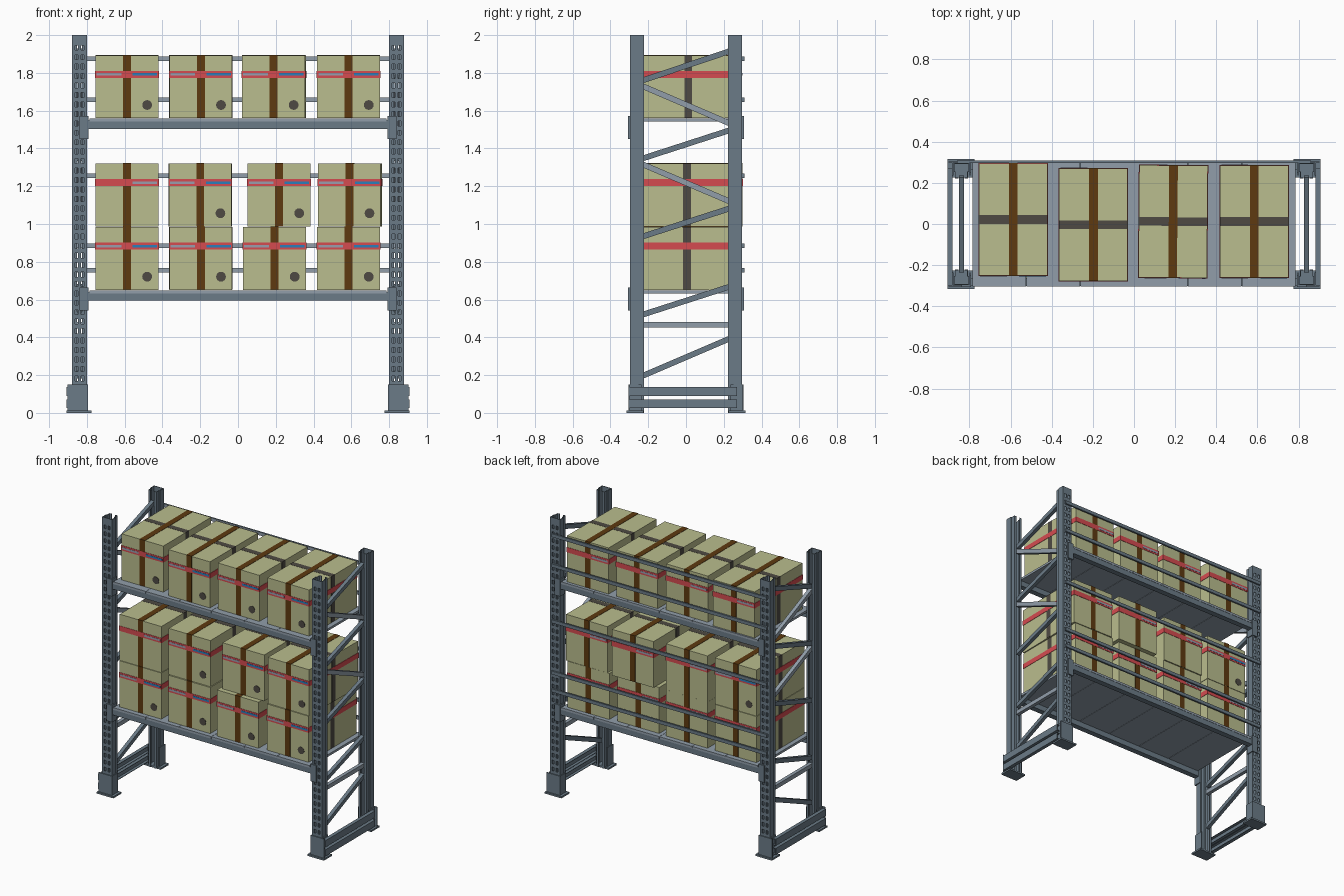
import bpy, bmesh, math
from mathutils import Matrix, Vector

if "Cube" in bpy.data.objects:
    bpy.data.objects.remove(bpy.data.objects["Cube"])


def material(name, hexcode):
    rgb = [int(hexcode[i:i + 2], 16) / 255 for i in (0, 2, 4)]
    lin = [c / 12.92 if c < 0.04045 else ((c + 0.055) / 1.055) ** 2.4 for c in rgb]
    m = bpy.data.materials.new(name)
    m.diffuse_color = (*lin, 1)
    m.use_nodes = True
    m.node_tree.nodes["Principled BSDF"].inputs["Base Color"].default_value = m.diffuse_color
    return m


STEEL = material("blue_grey_steel", "6B7B87")
LIGHT = material("light_steel", "919EAA")
CARD = material("cardboard", "BABD8E")
BROWN = material("brown_tape", "5E3A10")
DARK = material("dark_grey_tape", "4E4A43")
RED = material("red_band", "D54B50")
BLUE = material("blue_stripe", "2A7FBC")
GREY = material("grey_stripe", "9A9DAE")


def finish(name, bm, mats):
    me = bpy.data.meshes.new(name)
    bmesh.ops.recalc_face_normals(bm, faces=bm.faces)
    bm.to_mesh(me)
    bm.free()
    for m in mats:
        me.materials.append(m)
    ob = bpy.data.objects.new(name, me)
    bpy.context.collection.objects.link(ob)
    return ob


def add_box(bm, b, mi=0):
    """Box from (x0, x1, y0, y1, z0, z1), in any order."""
    c = Vector([(b[i] + b[i + 1]) / 2 for i in (0, 2, 4)])
    s = [abs(b[i + 1] - b[i]) for i in (0, 2, 4)]
    vs = bmesh.ops.create_cube(bm, size=1, matrix=Matrix.Translation(c) @ Matrix.Diagonal((*s, 1)))["verts"]
    for f in {f for v in vs for f in v.link_faces}:
        f.material_index = mi


def boxes(name, items, mat):
    bm = bmesh.new()
    for b in items:
        add_box(bm, b)
    return finish(name, bm, [mat])


def perforated_web(name, cx, y, sy):
    """Post face: sheet of cells with two columns of holes left out."""
    xs = [-0.039, -0.025, -0.008, 0.008, 0.025, 0.039]
    zs = [0.0, 0.17]
    while zs[-1] + 0.05 < 2.0:
        zs += [zs[-1] + 0.026, zs[-1] + 0.05]
    zs.append(2.0)
    bm = bmesh.new()
    grid = [[bm.verts.new((cx + x, y, z)) for x in xs] for z in zs]
    for r in range(len(zs) - 1):
        for c in range(5):
            if not (r % 2 == 1 and r < len(zs) - 2 and c in (1, 3)):
                bm.faces.new((grid[r][c], grid[r][c + 1], grid[r + 1][c + 1], grid[r + 1][c]))
    ob = finish(name, bm, [STEEL])
    # finish() may orient either way, so thicken symmetrically
    mod = ob.modifiers.new("thickness", "SOLIDIFY")
    mod.thickness, mod.offset = 0.004, 0


# Uprights: perforated face, side walls and stepped lips, in a shoe on a base plate
for sx, side in ((-1, "left"), (1, "right")):
    for sy, end in ((-1, "front"), (1, "back")):
        tag = f"{side}_{end}"
        cx = sx * 0.839
        perforated_web("post_face_" + tag, cx, sy * 0.294, sy)
        walls = []
        for k in (-1, 1):
            a, b = cx + k * 0.035, cx + k * 0.039
            walls += [(a, b, sy * 0.296, sy * 0.256, 0, 2),
                      (cx + k * 0.028, b, sy * 0.256, sy * 0.252, 0, 2),
                      (cx + k * 0.028, cx + k * 0.032, sy * 0.252, sy * 0.222, 0, 2),
                      (cx + k * 0.014, cx + k * 0.032, sy * 0.226, sy * 0.222, 0, 2)]
        boxes("post_walls_" + tag, walls, STEEL)
        boxes("post_shoe_" + tag, [
            (sx * 0.794, sx * 0.903, sy * 0.298, sy * 0.305, 0, 0.15),
            (sx * 0.794, sx * 0.799, sy * 0.298, sy * 0.235, 0, 0.15),
            (sx * 0.878, sx * 0.884, sy * 0.298, sy * 0.235, 0, 0.15)], STEEL)
        boxes("base_plate_" + tag, [(sx * 0.775, sx * 0.908, sy * 0.225, sy * 0.316, 0, 0.012)], STEEL)

    # Low guard channels on the outside of each frame
    guard = []
    for z0, z1 in ((0.025, 0.072), (0.09, 0.138)):
        guard += [(sx * 0.902, sx * 0.908, -0.30, 0.27, z0, z1),
                  (sx * 0.882, sx * 0.902, -0.30, 0.27, z0, z0 + 0.004),
                  (sx * 0.882, sx * 0.902, -0.30, 0.27, z1 - 0.004, z1)]
    boxes(f"guard_channels_{side}", guard, STEEL)

    # Frame bracing: (front z, back z, colour)
    braces = [(0.196, 0.393, STEEL), (0.467, 0.467, LIGHT), (0.52, 0.668, STEEL),
              (0.934, 1.082, STEEL), (1.316, 1.12, LIGHT), (1.347, 1.496, STEEL),
              (1.73, 1.533, LIGHT), (1.76, 1.915, STEEL)]
    for i, (za, zb, mat) in enumerate(braces):
        ob = boxes(f"brace_{side}_{i + 1}",
                   [(-0.013, 0.013, *[k * math.hypot(0.46, zb - za) / 2 for k in (-1, 1)], -0.015, 0.015)], mat)
        ob.location = (sx * 0.839, 0, (za + zb) / 2)
        ob.rotation_euler.x = math.atan2(zb - za, 0.46)

# Shelves: beams, end connectors and six deck panels
for top, level in ((0.649, "lower"), (1.558, "upper")):
    for sy, end in ((-1, "front"), (1, "back")):
        boxes(f"beam_{level}_{end}", [
            (-0.8, 0.8, sy * 0.302, sy * 0.262, top - 0.055, top - 0.008)], STEEL)
        boxes(f"beam_connectors_{level}_{end}", [
            b for sx in (-1, 1) for b in (
                (sx * 0.792, sx * 0.838, sy * 0.297, sy * 0.306, top - 0.108, top + 0.015),
                (sx * 0.792, sx * 0.799, sy * 0.25, sy * 0.306, top - 0.108, top + 0.015))], STEEL)
    w = 0.262
    boxes(f"deck_{level}", [((i - 3) * w + 0.001, (i - 2) * w - 0.001, -0.304, 0.304, top - 0.016, top)
                            for i in range(6)], LIGHT)

# Back safety rails, lighter on the side facing the goods
for i, z in enumerate((0.756, 0.884, 1.255, 1.658, 1.876)):
    rail = boxes(f"back_rail_{i + 1}", [(-0.86, 0.86, 0.297, 0.309, z - 0.012, z + 0.012)], STEEL)
    rail.data.materials.append(LIGHT)
    for p in rail.data.polygons:
        if p.normal.y < -0.5:
            p.material_index = 1

# Carton: body, crossed tapes, red band with thin stripes, round mark
W, D, H = 0.1665, 0.273, 0.333
bm = bmesh.new()
add_box(bm, (-W, W, -D, D, 0, H), 0)
add_box(bm, (-W - .001, W + .001, -0.021, 0.021, 0.001, H + .001), 2)
add_box(bm, (-0.021, 0.021, -D - .0015, D + .0015, 0.001, H + .002), 1)
add_box(bm, (-W - .0025, W + .0025, -D - .0025, D + .0025, 0.214, 0.25), 3)
add_box(bm, (-0.16, -0.03, -D - .004, -D, 0.225, 0.239), 5)
add_box(bm, (0.03, 0.16, -D - .004, -D, 0.225, 0.239), 4)
add_box(bm, (-0.16, -0.03, D, D + .004, 0.225, 0.239), 5)
dot = bmesh.ops.create_cone(bm, cap_ends=True, segments=16, radius1=0.026, radius2=0.026, depth=0.003,
                            matrix=Matrix.Translation((0.107, -D - .0005, 0.07)) @ Matrix.Rotation(math.pi / 2, 4, 'X'))
for f in {f for v in dot["verts"] for f in v.link_faces}:
    f.material_index = 2
first = finish("carton_1", bm, [CARD, BROWN, DARK, RED, BLUE, GREY])

# Placement: x, y, z, turn in degrees
spots = [(-0.588, 0.022, 1.56, 0), (-0.197, -0.003, 1.56, 0), (0.19, 0.012, 1.56, -0.5), (0.585, 0.012, 1.56, 0),
         (-0.588, 0.0, 0.651, 0), (-0.197, 0.0, 0.651, 0), (0.193, -0.005, 0.651, 0), (0.585, 0.005, 0.651, 0),
         (-0.588, 0.0, 0.987, 180), (-0.2, 0.005, 0.987, 0), (0.217, 0.025, 0.987, 0), (0.593, 0.008, 0.987, -0.8)]
for i, (x, y, z, turn) in enumerate(spots):
    ob = first
    if i:
        ob = bpy.data.objects.new(f"carton_{i + 1}", first.data)
        bpy.context.collection.objects.link(ob)
    ob.location = (x, y, z)
    ob.rotation_euler.z = math.radians(turn)
